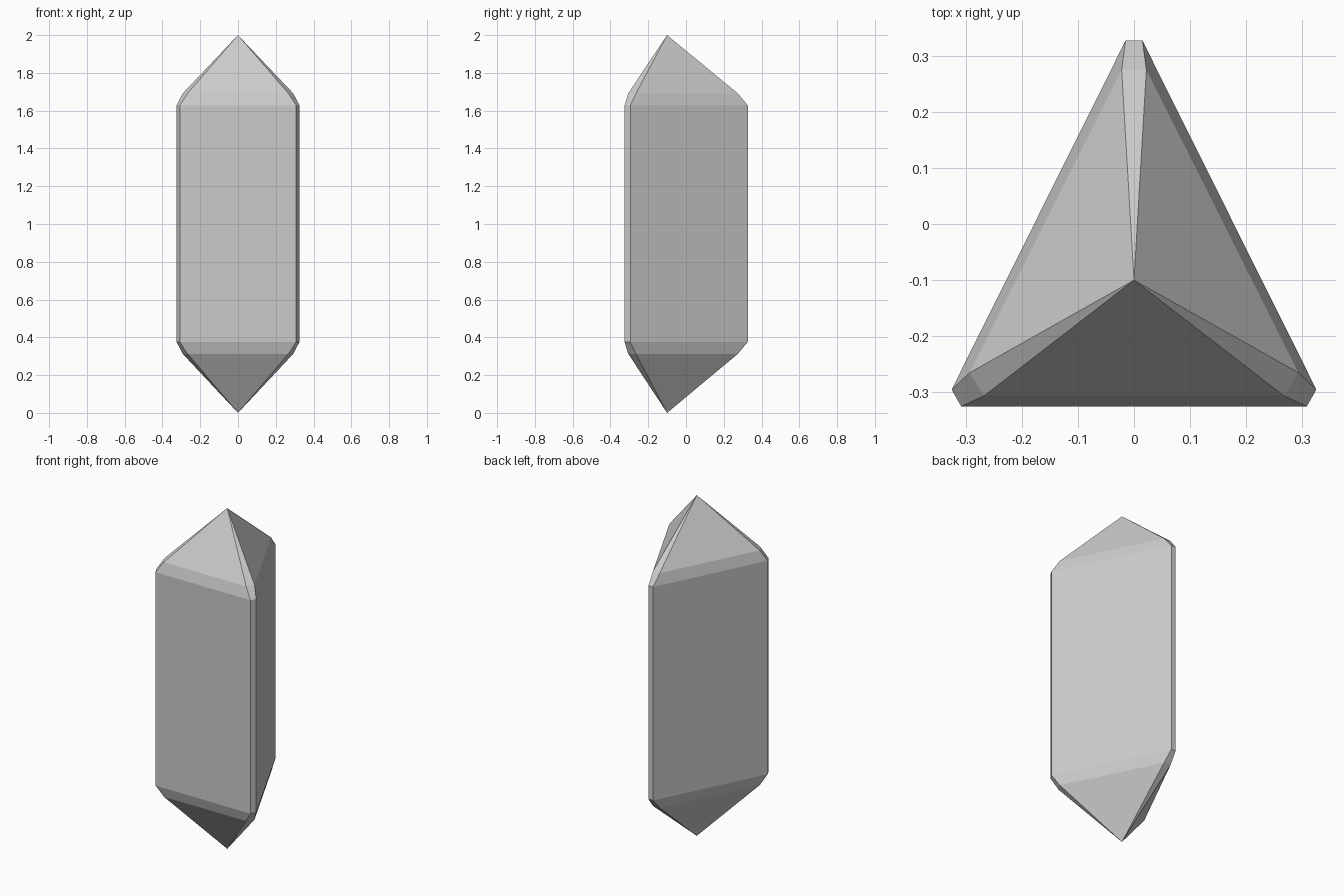
import bpy, bmesh

if "Cube" in bpy.data.objects:
    bpy.data.objects.remove(bpy.data.objects["Cube"])

# Right half of each cross-section, back to front: a triangle with cut corners
BODY = [(0.015, 0.327), (0.325, -0.295), (0.308, -0.325)]
SHOULDER = [(0.022, 0.275), (0.293, -0.265), (0.267, -0.306)]
TIP = (0.0, -0.1)

bm = bmesh.new()


def ring(half, z):
    """Mirror a half profile across x and place it at height z."""
    outline = half + [(-x, y) for x, y in reversed(half)]
    return [bm.verts.new((x, y, z)) for x, y in outline]


# Prism body with a narrower shoulder at each end
rings = [ring(SHOULDER, 0.313), ring(BODY, 0.375),
         ring(BODY, 1.628), ring(SHOULDER, 1.691)]
for low, high in zip(rings, rings[1:]):
    for i in range(6):
        j = (i + 1) % 6
        bm.faces.new((low[i], low[j], high[j], high[i]))

# Pointed ends
for end, z in ((rings[0], 0.0), (rings[-1], 2.0)):
    tip = bm.verts.new((*TIP, z))
    for i in range(6):
        bm.faces.new((end[i], end[(i + 1) % 6], tip))

bmesh.ops.recalc_face_normals(bm, faces=bm.faces)
mesh = bpy.data.meshes.new("crystal")
bm.to_mesh(mesh)
bm.free()
bpy.context.collection.objects.link(bpy.data.objects.new("crystal", mesh))
